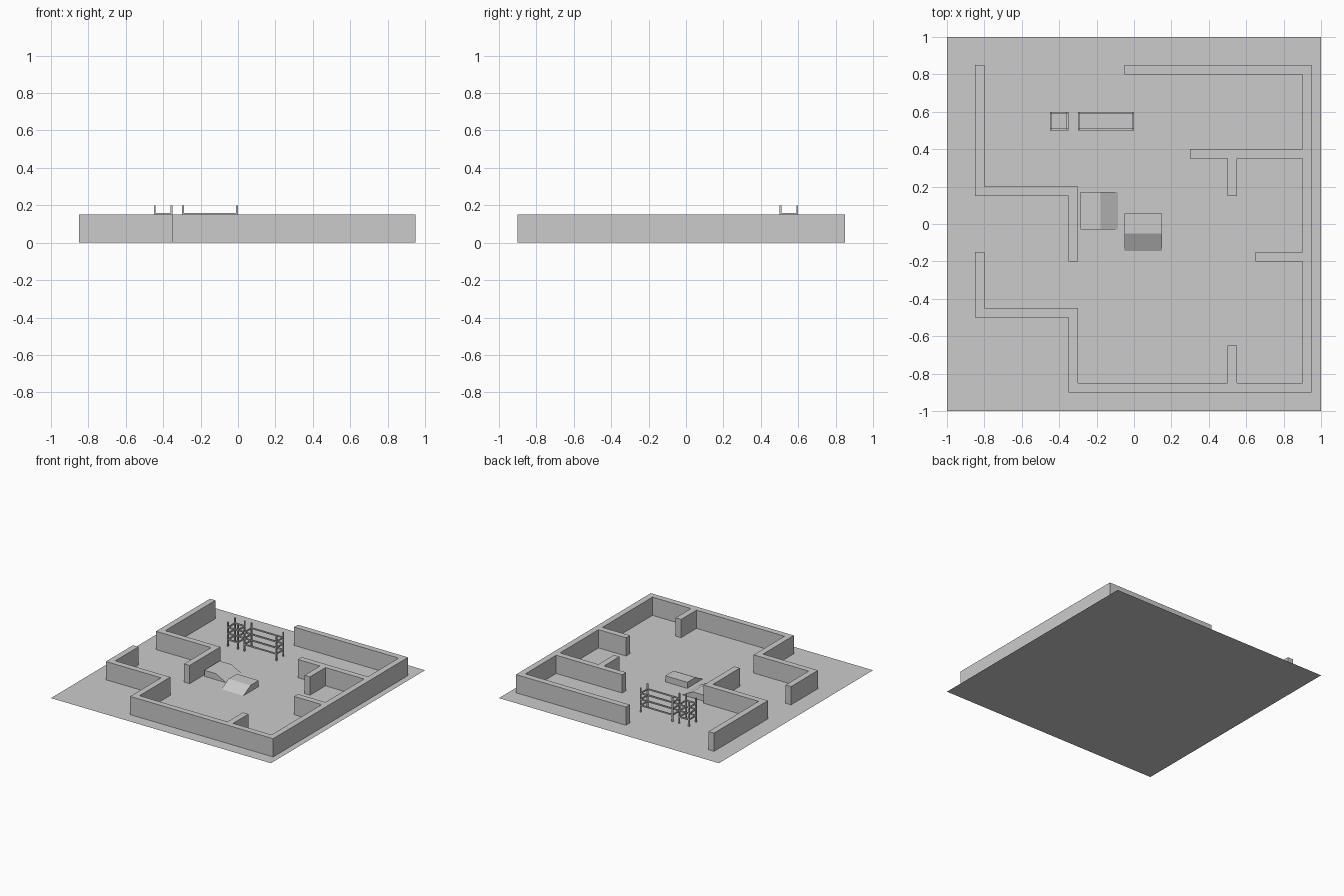
import bpy, bmesh
from mathutils import Vector

if "Cube" in bpy.data.objects:
    bpy.data.objects.remove(bpy.data.objects["Cube"])


def finish(name, bm):
    bmesh.ops.recalc_face_normals(bm, faces=bm.faces)
    me = bpy.data.meshes.new(name)
    bm.to_mesh(me)
    bm.free()
    ob = bpy.data.objects.new(name, me)
    bpy.context.collection.objects.link(ob)
    return ob


def prism(name, points, direction):
    """Extrude a closed 3D outline along a vector."""
    bm = bmesh.new()
    face = bm.faces.new([bm.verts.new(p) for p in points])
    ext = bmesh.ops.extrude_face_region(bm, geom=[face], use_keep_orig=True)
    verts = [g for g in ext["geom"] if isinstance(g, bmesh.types.BMVert)]
    bmesh.ops.translate(bm, verts=verts, vec=Vector(direction))
    return finish(name, bm)


def add_box(bm, lo, hi):
    verts = bmesh.ops.create_cube(bm, size=1)["verts"]
    for v in verts:
        v.co = [hi[i] if v.co[i] > 0 else lo[i] for i in range(3)]


def wall(name, outline, height=0.15):
    return prism(name, [(x, y, 0) for x, y in outline], (0, 0, height))


def rack(name, x0, x1, y0, y1, t=0.01, height=0.2):
    bm = bmesh.new()
    # corner posts
    for x in (x0, x1 - t):
        for y in (y0, y1 - t):
            add_box(bm, (x, y, 0), (x + t, y + t, height))
    # rails around all four sides at three levels
    for z in (0.05, 0.10, 0.15):
        for y in (y0, y1 - t):
            add_box(bm, (x0 + t, y, z), (x1 - t, y + t, z + t))
        for x in (x0, x1 - t):
            add_box(bm, (x, y0 + t, z), (x + t, y1 - t, z + t))
    return finish(name, bm)


# floor sheet
bm = bmesh.new()
bmesh.ops.create_grid(bm, x_segments=1, y_segments=1, size=1)
finish("floor", bm)

# wall run on the upper left
wall("left_wall", [
    (-0.85, 0.85), (-0.85, 0.15), (-0.35, 0.15), (-0.35, -0.2),
    (-0.3, -0.2), (-0.3, 0.2), (-0.8, 0.2), (-0.8, 0.85)])

# long wall run around the front, right and back, with inner partitions
wall("main_wall", [
    (-0.85, -0.15), (-0.85, -0.5), (-0.35, -0.5), (-0.35, -0.9),
    (0.95, -0.9), (0.95, 0.85), (-0.05, 0.85), (-0.05, 0.8),
    (0.9, 0.8), (0.9, 0.4), (0.3, 0.4), (0.3, 0.35),
    (0.5, 0.35), (0.5, 0.15), (0.55, 0.15), (0.55, 0.35),
    (0.9, 0.35), (0.9, -0.15), (0.65, -0.15), (0.65, -0.2),
    (0.9, -0.2), (0.9, -0.85), (0.55, -0.85), (0.55, -0.65),
    (0.5, -0.65), (0.5, -0.85), (-0.3, -0.85), (-0.3, -0.45),
    (-0.8, -0.45), (-0.8, -0.15)])

# open-frame racks
rack("small_rack", -0.45, -0.35, 0.5, 0.6)
rack("long_rack", -0.3, 0.0, 0.5, 0.6)

# low ramps: flat top with one sloped half
h = 0.05
prism("side_ramp", [(-0.285, -0.03, 0), (-0.085, -0.03, 0),
                    (-0.18, -0.03, h), (-0.285, -0.03, h)], (0, 0.2, 0))
prism("front_ramp", [(-0.05, 0.055, 0), (-0.05, -0.145, 0),
                     (-0.05, -0.05, h), (-0.05, 0.055, h)], (0.2, 0, 0))
